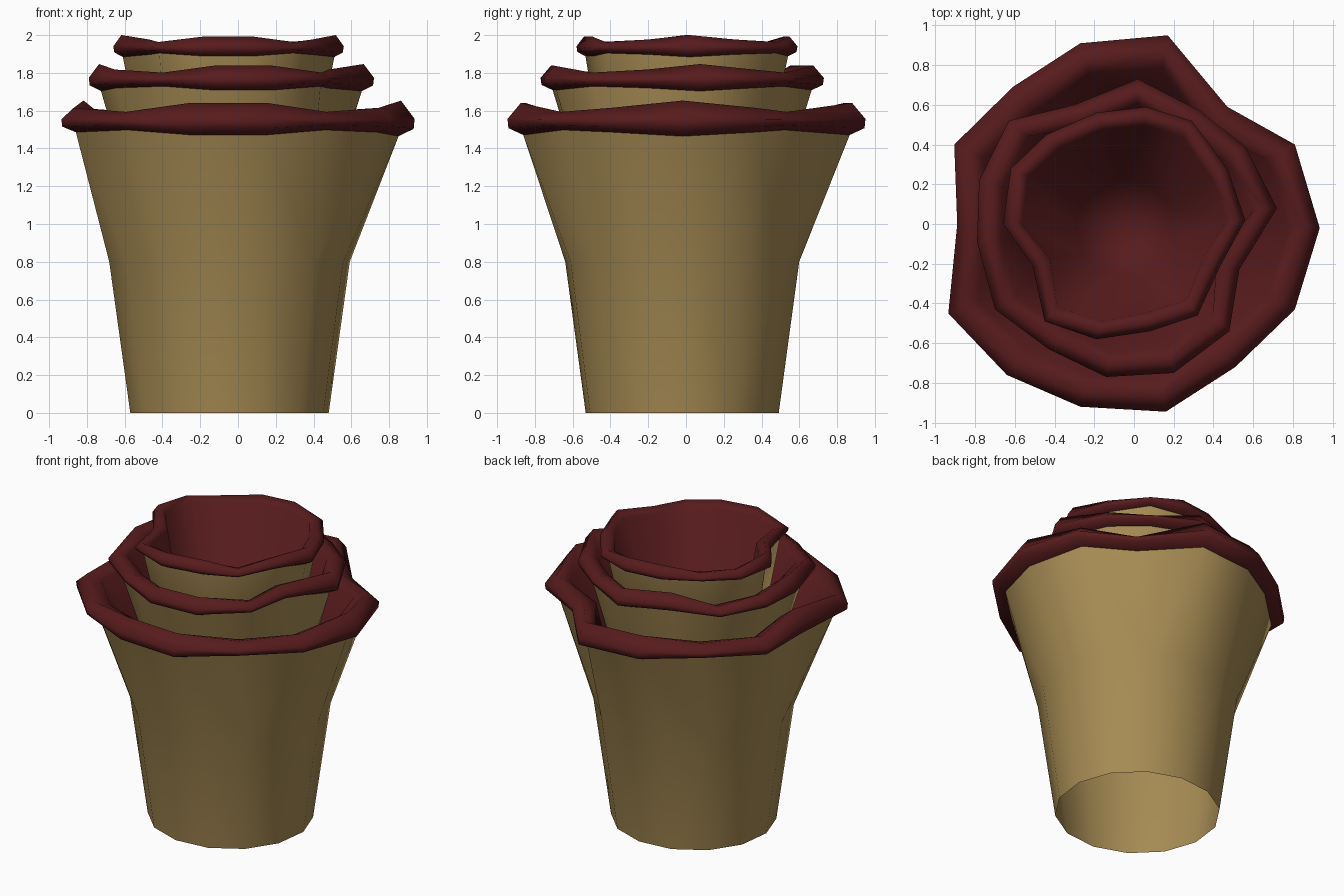
import bpy, bmesh, math
from mathutils import Vector

if "Cube" in bpy.data.objects:
    bpy.data.objects.remove(bpy.data.objects["Cube"])

N = 14  # sides of every layer


def material(name, color):
    m = bpy.data.materials.new(name)
    m.diffuse_color = (*color, 1)
    m.use_nodes = True
    m.node_tree.nodes["Principled BSDF"].inputs["Base Color"].default_value = m.diffuse_color
    return m


TAN = material("tan_outside", (0.385, 0.26, 0.088))
RED = material("dark_red_inside", (0.095, 0.011, 0.012))


def circle(r, z, cx=-0.045, cy=-0.02):
    # plain ring, running clockwise from the back like the rim outlines
    out = []
    for i in range(N):
        a = math.radians(83) - i * math.tau / N
        out.append(Vector((cx + r * math.cos(a), cy + 0.975 * r * math.sin(a), z)))
    return out


def rim_ring(outline, inset, z, dz):
    # rim outline pulled inwards; the lip swells and thins four times around
    out = []
    for i, (x, y) in enumerate(outline):
        k = 1 - inset / math.hypot(x, y)
        wave = math.cos((i - 3) * 4 * math.tau / N)
        swell = 1 + (0.45 if dz > 0 else 0.25) * wave
        out.append(Vector((x * k, y * k, z + dz * swell)))
    return out


def petal_layer(name, outline, z, w, h, outside, inside, floor=None):
    """Tan outer wall, turned-out red lip, red inner wall, optional closed bowl."""
    lip = [(w, -h), (0.005, -0.55 * h), (0, 0.05 * h), (0.85 * w, h), (1.9 * w, 0.3 * h)]
    rings = [circle(r, rz) for r, rz in outside]
    n_tan = len(rings)
    rings += [rim_ring(outline, d, z, dz) for d, dz in lip]
    rings += [circle(r, rz) for r, rz in inside]

    bm = bmesh.new()
    vs = [[bm.verts.new(p) for p in ring] for ring in rings]
    for k in range(len(vs) - 1):
        for i in range(N):
            j = (i + 1) % N
            a, b, c, d = vs[k][i], vs[k + 1][i], vs[k + 1][j], vs[k][j]
            # split each quad along the diagonal that bulges outwards
            if (a.co + c.co).xy.length > (b.co + d.co).xy.length:
                tris = ((a, b, c), (a, c, d))
            else:
                tris = ((a, b, d), (b, c, d))
            for t in tris:
                f = bm.faces.new(t)
                f.material_index = 0 if k < n_tan else 1
                f.smooth = True
    if floor is not None:
        # red bowl floor and tan underside
        for ring, fz, mat, flip in ((vs[-1], floor, 1, False), (vs[0], floor - 0.12, 0, True)):
            c = bm.verts.new((-0.03, -0.02, fz))
            for i in range(N):
                tri = [ring[i], c, ring[(i + 1) % N]]
                f = bm.faces.new(tri[::-1] if flip else tri)
                f.material_index = mat
                f.smooth = True
    # crisp line between the wall and the lip
    for e in bm.edges:
        if len({f.material_index for f in e.link_faces}) > 1:
            e.smooth = False
    me = bpy.data.meshes.new(name)
    bm.to_mesh(me)
    bm.free()
    me.materials.append(TAN)
    me.materials.append(RED)
    ob = bpy.data.objects.new(name, me)
    bpy.context.collection.objects.link(ob)
    return ob


# rim outlines seen from above
outer = [(0.17, 0.95), (0.47, 0.59), (0.81, 0.4), (0.935, -0.02), (0.81, -0.43), (0.51, -0.72), (0.16, -0.945),
         (-0.27, -0.92), (-0.64, -0.76), (-0.935, -0.45), (-0.89, 0), (-0.905, 0.4), (-0.61, 0.69), (-0.27, 0.91)]
middle = [(0.02, 0.73), (0.33, 0.57), (0.56, 0.39), (0.72, 0.08), (0.53, -0.23), (0.48, -0.54), (0.2, -0.75),
          (-0.14, -0.77), (-0.43, -0.63), (-0.7, -0.43), (-0.79, -0.09), (-0.78, 0.22), (-0.63, 0.52), (-0.3, 0.6)]
inner = [(0.06, 0.59), (0.29, 0.52), (0.47, 0.28), (0.56, 0.02), (0.43, -0.22), (0.32, -0.46), (0.08, -0.54),
         (-0.19, -0.58), (-0.45, -0.49), (-0.51, -0.21), (-0.66, 0), (-0.62, 0.28), (-0.44, 0.45), (-0.19, 0.56)]

# three nested layers
petal_layer("outer_petal_layer", outer, 1.552, 0.085, 0.07,
            [(0.528, 0.0), (0.64, 0.8)], [(0.57, 1.15)])
petal_layer("middle_petal_layer", middle, 1.77, 0.065, 0.053,
            [(0.42, 0.8)], [(0.47, 1.3)])
petal_layer("inner_petal_layer", inner, 1.938, 0.05, 0.043,
            [(0.35, 0.85)], [(0.25, 0.97)], floor=0.88)
